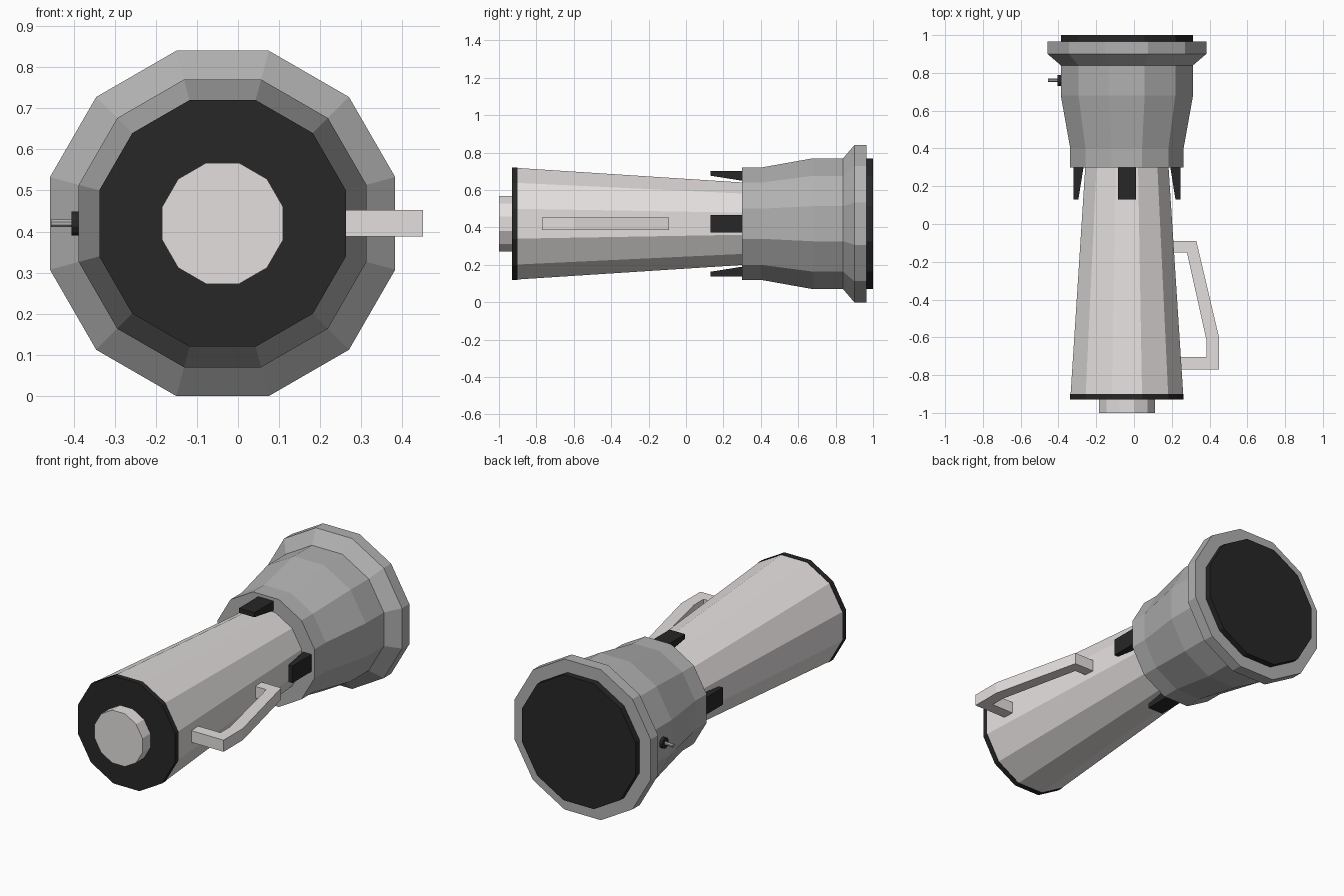
import bpy, bmesh, math
from mathutils import Matrix, Vector

if "Cube" in bpy.data.objects:
    bpy.data.objects.remove(bpy.data.objects["Cube"])

CX, CZ = -0.0375, 0.42   # long axis of the torch runs along y


def material(name, rgb):
    m = bpy.data.materials.new(name)
    m.diffuse_color = (*rgb, 1)
    m.use_nodes = True
    m.node_tree.nodes["Principled BSDF"].inputs["Base Color"].default_value = m.diffuse_color
    return m


LIGHT = material("light_casing", (0.77, 0.74, 0.73))
GREY = material("grey_casing", (0.44, 0.44, 0.44))
BLACK = material("black_trim", (0.02, 0.02, 0.02))


def finish(name, bm, mat):
    bmesh.ops.recalc_face_normals(bm, faces=bm.faces)
    me = bpy.data.meshes.new(name)
    bm.to_mesh(me)
    bm.free()
    me.materials.append(mat)
    ob = bpy.data.objects.new(name, me)
    bpy.context.collection.objects.link(ob)
    return ob


def lathe(name, profile, mat, n=12, matrix=Matrix.Translation((CX, 0, CZ))):
    """Closed n-sided solid along y; profile is (y, distance to flat side)."""
    bm = bmesh.new()
    rings = []
    for y, apothem in profile:
        r = apothem / math.cos(math.pi / n)
        angles = [2 * math.pi * (i + 0.5) / n for i in range(n)]
        rings.append([bm.verts.new(matrix @ Vector((r * math.cos(a), y, r * math.sin(a))))
                      for a in angles])
    for a, b in zip(rings, rings[1:]):
        for i in range(n):
            j = (i + 1) % n
            bm.faces.new((a[i], a[j], b[j], b[i]))
    bm.faces.new(rings[0])
    bm.faces.new(rings[-1])
    return finish(name, bm, mat)


def slab(name, outline, half, mat, matrix):
    """Extrude an xy outline symmetrically along z."""
    bm = bmesh.new()
    low, high = ([bm.verts.new(matrix @ Vector((x, y, z))) for x, y in outline]
                 for z in (-half, half))
    bm.faces.new(low)
    bm.faces.new(high)
    n = len(outline)
    for i in range(n):
        j = (i + 1) % n
        bm.faces.new((low[i], low[j], high[j], high[i]))
    return finish(name, bm, mat)


# Tapered casing, end plate and end knob
lathe("body", [(-0.90, 0.298), (0.31, 0.22)], LIGHT)
lathe("end_plate", [(-0.93, 0.30), (-0.90, 0.30)], BLACK)
lathe("end_knob", [(-1.0, 0.1475), (-0.93, 0.1475)], LIGHT)

# Flared head with rim, and dark lens
lathe("head", [(0.30, 0.30), (0.40, 0.30), (0.68, 0.35), (0.84, 0.35),
               (0.90, 0.42), (0.965, 0.42)], GREY)
lathe("lens", [(0.965, 0.35), (1.0, 0.35)], BLACK)

# Four clips round the neck
clip = [(0.2825, 0.13), (0.2825, 0.305), (0.229, 0.305), (0.257, 0.13)]
for k in range(4):
    slab(f"clip_{k + 1}", clip, 0.0475, BLACK,
         Matrix.Translation((CX, 0, CZ)) @ Matrix.Rotation(k * math.pi / 2, 4, 'Y'))

# Side handle
handle = [(0.19, -0.09), (0.33, -0.09), (0.45, -0.60), (0.45, -0.77), (0.24, -0.77),
          (0.24, -0.705), (0.385, -0.705), (0.385, -0.62), (0.28, -0.15), (0.19, -0.15)]
slab("handle", handle, 0.0325, LIGHT, Matrix.Translation((0, 0, CZ)))

# Switch on the left of the head: round base and thin pin
side = Matrix.Translation((0, 0.76, CZ)) @ Matrix.Rotation(-math.pi / 2, 4, 'Z')
lathe("switch_base", [(-0.405, 0.029), (-0.385, 0.029)], BLACK, 12, side)
lathe("switch_pin", [(-0.455, 0.009), (-0.40, 0.009)], GREY, 8, side)
